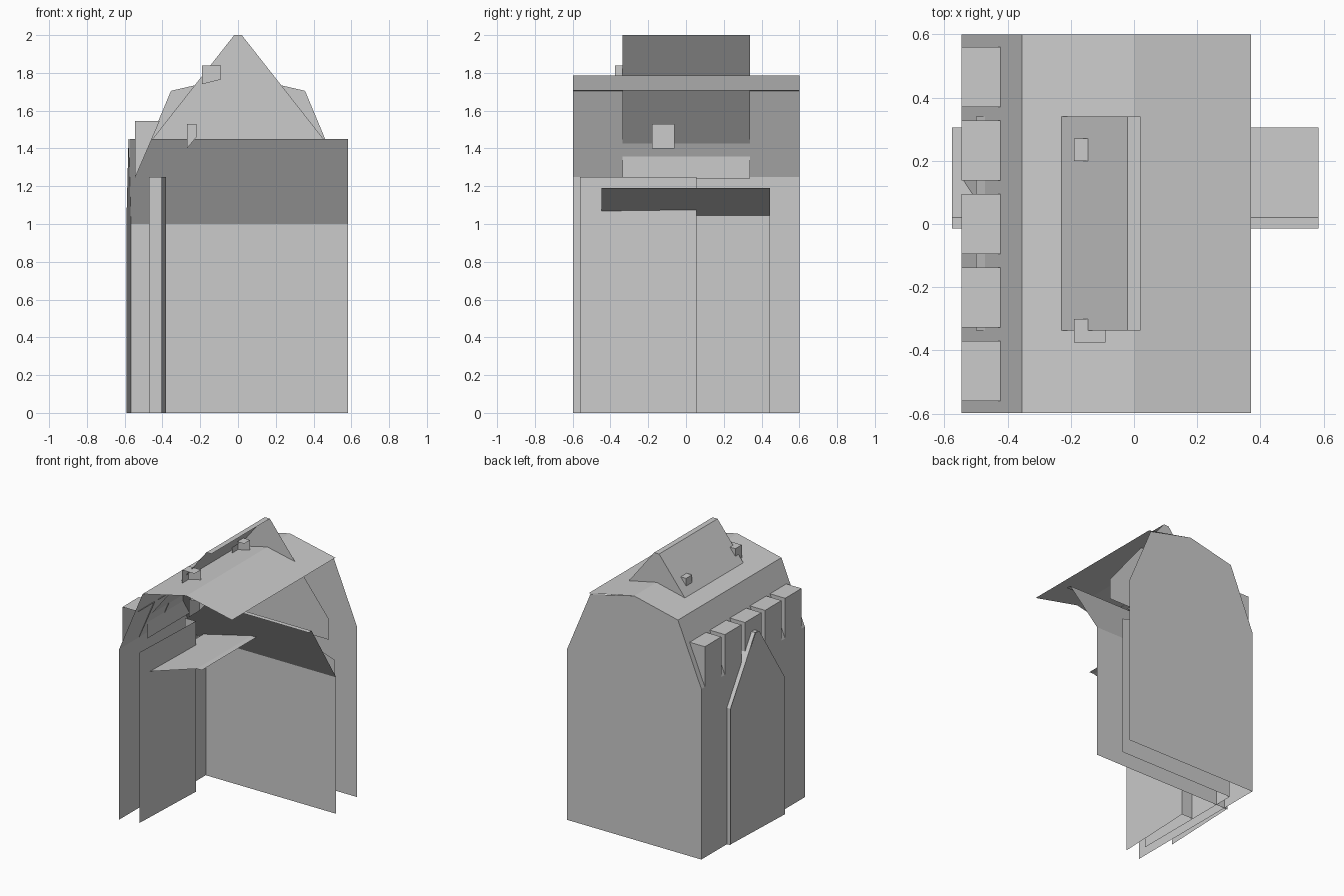
import bpy

if "Cube" in bpy.data.objects:
    bpy.data.objects.remove(bpy.data.objects["Cube"])

def mesh(name, verts, faces):
    me = bpy.data.meshes.new(name)
    me.from_pydata(verts, [], faces)
    me.update()
    ob = bpy.data.objects.new(name, me)
    bpy.context.collection.objects.link(ob)
    return ob

def shell(name, strip, cap, y0, y1):
    """Open shell along y: a swept (x, z) strip plus one end cap at y1."""
    n, m = len(strip), len(cap)
    verts = [(x, y0, z) for x, z in strip] + [(x, y1, z) for x, z in strip]
    faces = [(i, i + 1, n + i + 1, n + i) for i in range(n - 1)]
    verts += [(x, y1, z) for x, z in cap]
    faces.append(tuple(range(2 * n, 2 * n + m)))
    return mesh(name, verts, faces)

def mirrored(half):
    return half + [(-x, z) for x, z in reversed(half) if x]

# Main house: left wall, three roof slopes and back gable
half = [(-0.545, 0), (-0.545, 1.25), (-0.355, 1.705), (0, 1.787)]
full = mirrored(half)
shell("main_house", half + [(0.37, 1.708)], full, -0.598, 0.6)

# Raised upper roof
half = [(-0.50, 1.24), (-0.50, 1.39), (-0.02, 2.0)]
full = mirrored(half)
shell("upper_roof", full[:4], full, -0.337, 0.34)

# Low inner block
half = [(-0.475, 0), (-0.475, 1.045), (-0.02, 1.19)]
full = mirrored(half)
shell("inner_block", full[:4], full, -0.448, 0.445)

# Side wing: roof slope and wall on the back side, gable on the left
prof = [(-0.015, 1.45), (0.02, 1.45), (0.305, 1.0), (0.305, 0)]
n = len(prof)
verts = [(-0.575, y, z) for y, z in prof] + [(0.583, y, z) for y, z in prof]
mesh("side_wing", verts, [(i, i + 1, n + i + 1, n + i) for i in range(n - 1)])
gable = [(0.305, 0), (0.305, 1.0), (0.02, 1.45), (-0.02, 1.45), (-0.305, 1.0), (-0.305, 0)]
mesh("side_wing_gable", [(-0.579 + 0.012 * y / 0.3, y, z) for y, z in gable], [tuple(range(6))])

# Thin inner partition, L-shaped in plan
plan = [(-0.405, -0.56), (-0.38, 0.055), (-0.47, 0.055)]
mesh("partition", [(x, y, 0) for x, y in plan] + [(x, y, 1.25) for x, y in plan],
     [(0, 1, 4, 3), (1, 2, 5, 4)])

# Row of dormers: front, flat top and back cheek
for i in range(5):
    c = 0.465 - 0.2325 * i
    p = [(-0.545, 1.245), (-0.545, 1.545), (-0.415, 1.545)]
    shell("dormer", p, p, c - 0.095, c + 0.095)

# Small hatches on the raised roof
for y0, y1 in ((-0.375, -0.30), (0.20, 0.27)):
    p = [(-0.19, 1.74), (-0.19, 1.84), (-0.09, 1.84)]
    shell("roof_hatch", p, p + [(-0.09, 1.765)], y0, y1)
p = [(-0.27, 1.40), (-0.27, 1.53), (-0.22, 1.53)]
shell("inner_hatch", p, p + [(-0.22, 1.46)], -0.18, -0.06)
